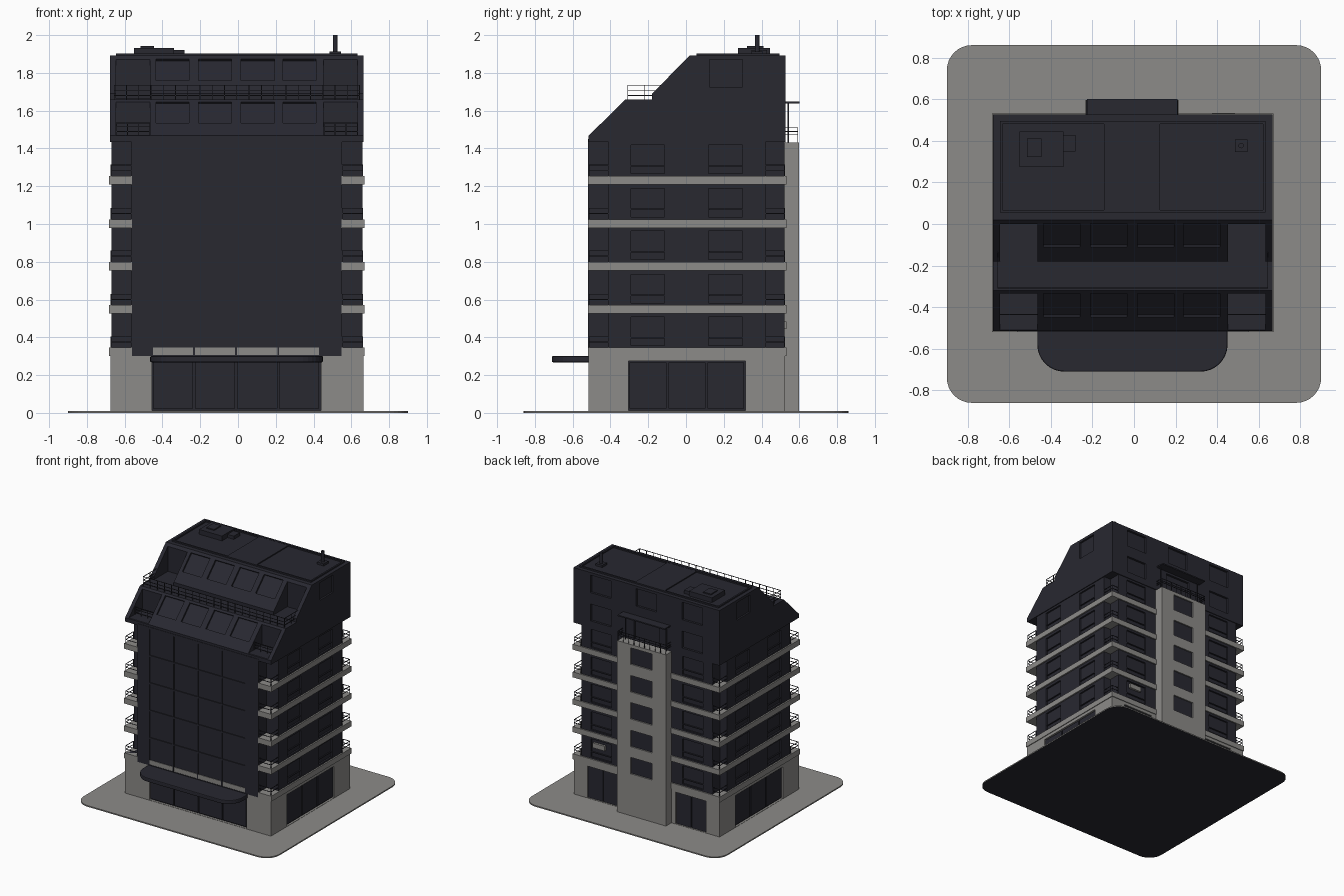
import bpy, bmesh, math
from mathutils import Matrix, Vector

if "Cube" in bpy.data.objects:
    bpy.data.objects.remove(bpy.data.objects["Cube"])


def material(name, rgb):
    m = bpy.data.materials.new(name)
    m.diffuse_color = (*rgb, 1)
    m.use_nodes = True
    m.node_tree.nodes["Principled BSDF"].inputs["Base Color"].default_value = m.diffuse_color
    return m


DARK = material("dark slate", (0.021, 0.021, 0.030))
GREY = material("warm concrete grey", (0.262, 0.256, 0.246))
CX = -0.006                      # the tower sits slightly left of centre
HW = 0.670                       # half width
Y0, Y1 = -0.515, 0.525           # front and back walls
FLOORS = [0.345, 0.57, 0.80, 1.025, 1.255]   # floor levels


def make(name, bm, mat):
    bmesh.ops.recalc_face_normals(bm, faces=bm.faces)
    me = bpy.data.meshes.new(name)
    bm.to_mesh(me)
    bm.free()
    ob = bpy.data.objects.new(name, me)
    me.materials.append(mat)
    bpy.context.collection.objects.link(ob)
    return ob


def boxes(name, items, mat):
    """Each item is x0,x1,y0,y1,z0,z1 and optionally a tilt about x."""
    bm = bmesh.new()
    for it in items:
        x0, x1, y0, y1, z0, z1 = it[:6]
        c = Vector(((x0 + x1) / 2, (y0 + y1) / 2, (z0 + z1) / 2))
        rot = Matrix.Rotation(it[6], 4, 'X') if len(it) > 6 else Matrix()
        s = Matrix.Diagonal((x1 - x0, y1 - y0, z1 - z0, 1))
        bmesh.ops.create_cube(bm, size=1, matrix=Matrix.Translation(c) @ rot @ s)
    return make(name, bm, mat)


def extrude(name, pts, vec, mat):
    bm = bmesh.new()
    f = bm.faces.new([bm.verts.new(p) for p in pts])
    r = bmesh.ops.extrude_face_region(bm, geom=[f])
    bmesh.ops.translate(bm, vec=vec, verts=[v for v in r['geom'] if isinstance(v, bmesh.types.BMVert)])
    return make(name, bm, mat)


def cut(ob, items):
    c = boxes("cutter", items, ob.data.materials[0])
    c.hide_render = True
    m = ob.modifiers.new("cut", 'BOOLEAN')
    m.operation, m.object, m.solver, m.use_self = 'DIFFERENCE', c, 'EXACT', True
    bpy.context.view_layer.objects.active = ob
    bpy.ops.object.modifier_apply(modifier=m.name)
    bpy.data.objects.remove(c)


def rounded(x0, x1, y0, y1, r, z, back=True):
    pts = []
    for cx, cy, a, rr in ((x1 - r, y1 - r, 0, back), (x0 + r, y1 - r, 90, back),
                          (x0 + r, y0 + r, 180, True), (x1 - r, y0 + r, 270, True)):
        if not rr:
            pts.append((x1 if a == 0 else x0, y1, z))
            continue
        for i in range(9):
            t = math.radians(a + 90 * i / 8)
            pts.append((cx + r * math.cos(t), cy + r * math.sin(t), z))
    return pts


def mirror(items):
    """Add copies mirrored across the tower's own centre line."""
    return items + [(2 * CX - b[1], 2 * CX - b[0], *b[2:]) for b in items]


# ground slab (dark underside) and entrance canopy
slab = extrude("ground_slab", rounded(-0.9, 0.9, -0.86, 0.86, 0.12, 0), (0, 0, 0.01), GREY)
slab.data.materials.append(DARK)
for p in slab.data.polygons:
    p.material_index = 1 if p.normal.z < -0.5 else 0
can = extrude("entrance_canopy", rounded(-0.465, 0.45, -0.71, -0.5, 0.13, 0.268, False), (0, 0, 0.033), DARK)
bev = can.modifiers.new("soft_edge", 'BEVEL')
bev.width, bev.segments = 0.006, 2

# ground floor with recessed glazing
XL, XR = CX - HW, CX + HW
base = boxes("ground_floor", [(XL, XR, Y0, Y1, 0.005, 0.345)], GREY)
side_open = mirror([(XR - 0.02, XR + 0.1, -0.305, 0.315, 0.012, 0.275)])
back_open = mirror([(0.26, 0.54, Y1 - 0.02, Y1 + 0.1, 0.012, 0.275)])
cut(base, side_open + back_open + [(-0.455, 0.44, Y0 - 0.1, Y0 + 0.025, 0.012, 0.30)])
glass = mirror([(XR - 0.022, XR - 0.008, a, a + 0.194, 0.022, 0.268) for a in (-0.298, -0.092, 0.114)]
               + [(XR - 0.022, XR - 0.018, -0.305, 0.315, 0.012, 0.275)]
               + [(0.26, 0.396, Y1 - 0.022, Y1 - 0.01, 0.012, 0.275),
                  (0.404, 0.54, Y1 - 0.022, Y1 - 0.01, 0.012, 0.275),
                  (0.26, 0.54, Y1 - 0.022, Y1 - 0.018, 0.012, 0.275)])
COLS = [-0.451, -0.228, -0.005, 0.216]
glass += [(x, x + 0.213, Y0 + 0.008, Y0 + 0.027, 0.022, 0.268) for x in COLS]
glass += [(-0.455, 0.44, Y0 + 0.02, Y0 + 0.027, 0.012, 0.30)]
boxes("ground_glazing", glass, DARK)

# middle floors with corner balconies and recessed windows
W = HW - 0.006
wr = CX + W
mid = boxes("middle_floors", [(CX - W, wr, Y0 + 0.004, Y1 - 0.004, 0.34, 1.44)], DARK)
holes = mirror([(0.55, 0.8, -0.7, -0.41, 0.345, 1.435), (0.595, 0.8, 0.42, 0.7, 0.345, 1.435)])
for z in FLOORS:
    holes += mirror([(wr - 0.014, wr + 0.1, -0.29, -0.115, z + 0.013, z + 0.163),
                     (wr - 0.014, wr + 0.1, 0.12, 0.30, z + 0.013, z + 0.163),
                     (0.32, 0.51, Y1 - 0.018, Y1 + 0.1, z + 0.013, z + 0.163)])
cut(mid, holes)
sills = []
for z in FLOORS:
    sills += mirror([(wr - 0.016, wr - 0.004, a, a + 0.178, z + 0.05, z + 0.056) for a in (-0.29, 0.121)]
                    + [(0.32, 0.51, Y1 - 0.02, Y1 - 0.008, z + 0.05, z + 0.056)])
boxes("window_rails", sills, DARK)

# curtain wall on the front
curtain = boxes("curtain_wall", [(-0.563, 0.551, Y0 - 0.003, -0.42, 0.302, 1.45)], DARK)
cut(curtain, [(x, x + 0.213, -0.7, Y0 + 0.009, z, z + 0.215)
              for x in COLS for z in (0.307, 0.533, 0.761, 0.989, 1.216)])

# concrete floor bands: main ring plus front corner slabs, none behind the curtain wall
bands = []
for z in FLOORS:
    bands.append((XL - 0.006, XR + 0.006, -0.41, Y1 + 0.006, z - 0.045, z))
    bands += mirror([(0.549, XR + 0.006, Y0 - 0.005, -0.405, z - 0.045, z)])
boxes("floor_bands", bands, GREY)

# upper storeys: stepped sloping profile
prof = [(Y0, 1.435), (Y0, 1.468), (-0.32, 1.66), (-0.18, 1.66), (-0.18, 1.69),
        (0.02, 1.892), (Y1 + 0.002, 1.892), (Y1 + 0.002, 1.435)]
upper = extrude("upper_floors", [(XL - 0.001, y, z) for y, z in prof], (2 * HW + 0.002, 0, 0), DARK)
A = math.radians(45)
slots = mirror([(0.453, 0.633, -0.7, -0.335, 1.472, 1.75),
                (0.453, 0.633, -0.3, 0.0, 1.664, 1.95)])
for xc in (-0.347, -0.122, 0.104, 0.326):
    for yc, zc in ((-0.392, 1.592), (-0.055, 1.819)):
        slots.append((xc - 0.088, xc + 0.088, yc - 0.08, yc + 0.08, zc - 0.016, zc + 0.016, A))
slots += mirror([(XR - 0.014, XR + 0.1, 0.125, 0.30, 1.725, 1.87),
                 (0.32, 0.51, Y1 - 0.016, Y1 + 0.1, 1.725, 1.87),
                 (0.32, 0.51, Y1 - 0.016, Y1 + 0.1, 1.49, 1.63)])
slots += [(-0.10, 0.09, Y1 - 0.016, Y1 + 0.1, 1.725, 1.87),
          (-0.12, 0.11, Y1 - 0.016, Y1 + 0.1, 1.44, 1.62)]
cut(upper, slots)

# rear stair tower with windows
stair = boxes("stair_tower", [(-0.233, 0.215, 0.5, 0.597, 0.005, 1.432)], GREY)
cut(stair, [(-0.105, 0.09, 0.58, 0.7, z + 0.013, z + 0.15) for z in FLOORS])
boxes("stair_windows", [(-0.105, 0.09, 0.57, 0.586, z + 0.013, z + 0.15) for z in FLOORS], DARK)
boxes("rear_awning", [(-0.225, 0.208, 0.51, 0.6, 1.638, 1.648),
                      (-0.2, -0.194, 0.538, 0.544, 1.43, 1.64),
                      (0.175, 0.181, 0.538, 0.544, 1.43, 1.64)], DARK)
boxes("air_unit", [(0.375, 0.485, 0.515, 0.533, 0.445, 0.485)], GREY)

# railings
def rail(p, q, z, heights, n, t=0.002):
    """Horizontal bars from p to q (axis aligned) with n + 1 posts."""
    r = [(p[0] - t, q[0] + t, p[1] - t, q[1] + t, z + h - t, z + h + t) for h in heights]
    for i in range(n + 1):
        x, y = (p[k] + (q[k] - p[k]) * i / n for k in (0, 1))
        r.append((x - t, x + t, y - t, y + t, z, z + heights[-1]))
    return r


rails = []
xe = XR - 0.003
for z in FLOORS:
    h = (0.03, 0.058)
    rails += mirror(rail((0.553, Y0 + 0.003), (xe, Y0 + 0.003), z, h, 1) + rail((xe, Y0 + 0.003), (xe, -0.412), z, h, 1)
                    + rail((0.6, Y1 - 0.003), (xe, Y1 - 0.003), z, h, 1) + rail((xe, 0.422), (xe, Y1 - 0.003), z, h, 1))
boxes("balcony_railings", rails, DARK)
hs = (0.02, 0.045, 0.075)
boxes("terrace_railing", rail((-0.655, -0.308), (0.643, -0.308), 1.66, hs, 20)
      + mirror(rail((0.643, -0.308), (0.643, -0.13), 1.66, hs, 2)), DARK)
boxes("loggia_railings", mirror(rail((0.455, -0.435), (0.631, -0.435), 1.47, (0.02, 0.045, 0.065), 3)), DARK)
hr = (0.045, 0.06, 0.08)
boxes("rear_railing", rail((-0.228, 0.592), (0.21, 0.592), 1.43, hr, 9)
      + rail((-0.228, 0.525), (-0.228, 0.592), 1.43, hr, 1)
      + rail((0.21, 0.525), (0.21, 0.592), 1.43, hr, 1), DARK)

# roof: parapet lip, deck panel, plant boxes and mast
lip = boxes("roof_lip", [(-0.645, 0.633, 0.055, 0.495, 1.885, 1.903)], DARK)
cut(lip, [(-0.632, 0.62, 0.068, 0.482, 1.893, 2.0)])
boxes("roof_panel", [(-0.145, 0.125, 0.068, 0.482, 1.89, 1.902)], DARK)
boxes("roof_plant", [(-0.55, -0.34, 0.275, 0.445, 1.89, 1.933),
                     (-0.515, -0.445, 0.322, 0.41, 1.93, 1.942),
                     (-0.34, -0.282, 0.348, 0.428, 1.89, 1.92)], DARK)
boxes("mast_base", [(0.485, 0.545, 0.347, 0.407, 1.89, 1.912)], DARK)
bm = bmesh.new()
bmesh.ops.create_cone(bm, cap_ends=True, segments=12, radius1=0.013, radius2=0.013, depth=0.1,
                      matrix=Matrix.Translation((0.515, 0.377, 1.95)))
make("mast", bm, DARK)
